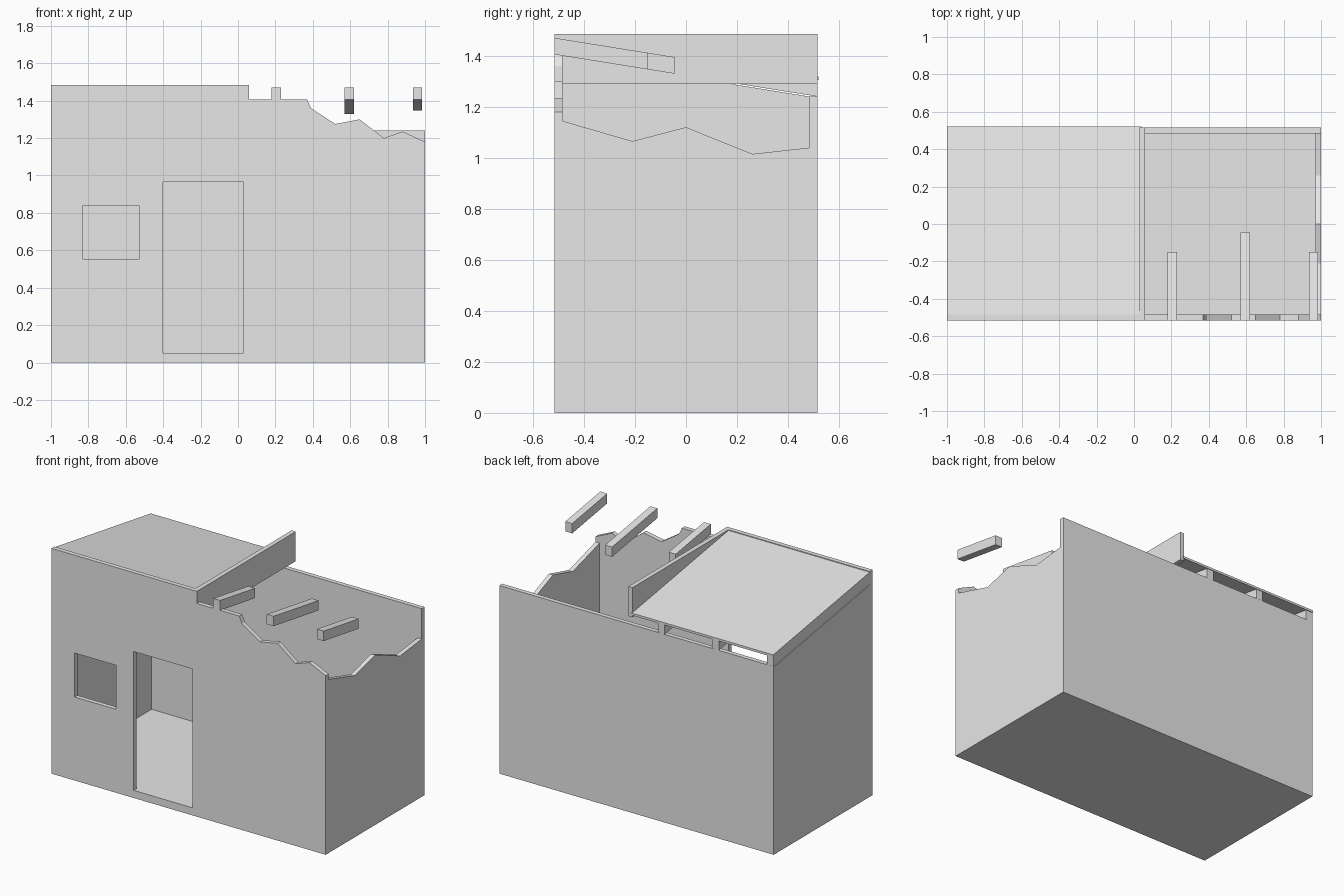
import bpy, bmesh
from mathutils import Vector

cube = bpy.data.objects.get("Cube")
if cube:
    bpy.data.objects.remove(cube, do_unlink=True)

plaster = bpy.data.materials.new("pale_grey")
plaster.use_nodes = True
GREY = (0.8, 0.8, 0.8, 1.0)
plaster.diffuse_color = GREY
plaster.node_tree.nodes["Principled BSDF"].inputs["Base Color"].default_value = GREY

X, Y, T = 1.0, 0.515, 0.03      # half width, half depth, wall thickness
FLOOR, BACK_TOP, FRONT_TOP = 0.05, 1.24, 1.485
SLOPE = -0.16                   # roof fall towards the back


def prism(name, axis, points, start, end):
    """Extrude a flat outline along x (points are y,z) or y (points are x,z)."""
    bm = bmesh.new()
    place = (lambda p: (start, *p)) if axis == "x" else (lambda p: (p[0], start, p[1]))
    face = bm.faces.new([bm.verts.new(place(p)) for p in points])
    step = Vector((end - start, 0, 0) if axis == "x" else (0, end - start, 0))
    new = bmesh.ops.extrude_face_region(bm, geom=[face])["geom"]
    bmesh.ops.translate(bm, vec=step, verts=[v for v in new if isinstance(v, bmesh.types.BMVert)])
    bmesh.ops.recalc_face_normals(bm, faces=bm.faces)
    mesh = bpy.data.meshes.new(name)
    bm.to_mesh(mesh)
    bm.free()
    mesh.materials.append(plaster)
    obj = bpy.data.objects.new(name, mesh)
    bpy.context.collection.objects.link(obj)
    return obj


def box(name, x0, x1, y0, y1, z0, z1):
    return prism(name, "x", [(y0, z0), (y1, z0), (y1, z1), (y0, z1)], x0, x1)


def sloped(name, x0, x1, y0, y1, low, high):
    """Bar following the roof fall; low and high are heights at the front."""
    at = lambda y, z: (y, z + SLOPE * (y + Y))
    return prism(name, "x", [at(y0, low), at(y1, low), at(y1, high), at(y0, high)], x0, x1)


def cut(target, cutter):
    mod = target.modifiers.new("opening", "BOOLEAN")
    mod.operation = "DIFFERENCE"
    mod.solver = "EXACT"
    mod.object = cutter
    bpy.context.view_layer.objects.active = target
    bpy.ops.object.modifier_apply(modifier=mod.name)
    bpy.data.objects.remove(cutter, do_unlink=True)


# Front wall with a broken top edge, window and doorway
front = prism("front_wall", "y", [
    (-X, 0), (X, 0), (X, 1.18), (0.88, 1.235), (0.78, 1.2), (0.65, 1.3), (0.52, 1.275),
    (0.39, 1.36), (0.37, 1.405), (0.06, 1.405), (0.06, FRONT_TOP), (-X, FRONT_TOP)],
    -Y, -Y + T)
cut(front, box("window_cutter", -0.83, -0.53, -0.7, -0.3, 0.55, 0.84))
cut(front, box("door_cutter", -0.4, 0.03, -0.7, -0.3, FLOOR, 0.965))

# Remaining walls and floor
box("back_wall", -X, X, Y - T, Y, 0, BACK_TOP)
prism("broken_side_wall", "x", [
    (-Y + T, 0), (Y - T, 0), (Y - T, 1.04), (0.26, 1.015), (0, 1.12), (-0.21, 1.065),
    (-Y + T, 1.145)], X - T, X)
prism("whole_side_wall", "x", [
    (-Y + T, 0), (Y - T, 0), (Y - T, BACK_TOP), (-Y + T, 1.396)], -X, -X + T)
box("floor", -X + T, X - T, -Y + T, Y - T, 0, FLOOR)

# Sloping roof slab and the upright divider at its broken end
sloped("roof_slab", -X, 0.04, -Y, Y + 0.005, 1.47, FRONT_TOP)
box("roof_divider", 0.03, 0.06, -Y, Y, 1.29, FRONT_TOP)

# Whole beams under the slab, then snapped beams in the open part
for i, x in enumerate((-0.975, -0.575, -0.18)):
    sloped(f"roof_beam_{i + 1}", x - 0.025, x + 0.025, -Y + T, Y, 1.405, 1.47)
for i, (x, end) in enumerate(((0.205, -0.15), (0.595, -0.045), (0.96, -0.15))):
    sloped(f"broken_beam_{i + 1}", x - 0.025, x + 0.025, -Y, end, 1.405, 1.47)
